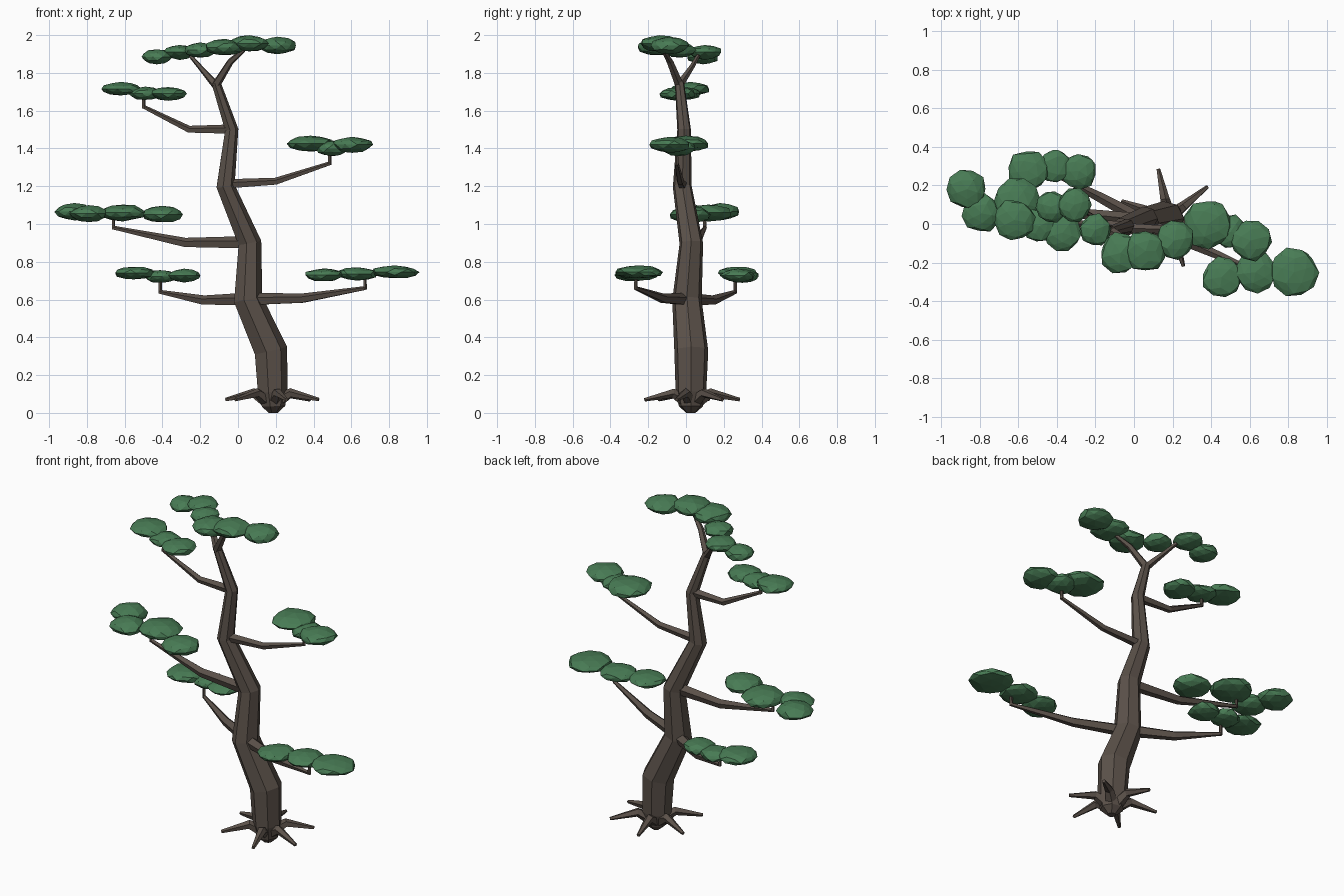
import bpy, bmesh, random
from math import sin, cos, pi, radians
from mathutils import Vector, Matrix

if "Cube" in bpy.data.objects:
    bpy.data.objects.remove(bpy.data.objects["Cube"])

random.seed(4)


def material(name, rgb):
    m = bpy.data.materials.new(name)
    m.diffuse_color = (*rgb, 1)
    m.use_nodes = True
    m.node_tree.nodes["Principled BSDF"].inputs["Base Color"].default_value = m.diffuse_color
    return m


bark = material("bark", (0.105, 0.083, 0.068))
leaf = material("leaf", (0.065, 0.2, 0.09))


def finish(bm, name, mat):
    bmesh.ops.recalc_face_normals(bm, faces=bm.faces)
    me = bpy.data.meshes.new(name)
    bm.to_mesh(me)
    bm.free()
    me.materials.append(mat)
    ob = bpy.data.objects.new(name, me)
    bpy.context.collection.objects.link(ob)
    return ob


def tube(name, path, sides):
    """Faceted limb through (x, y, z, radius) points."""
    bm = bmesh.new()
    pts = [Vector(p[:3]) for p in path]
    segs = [(b - a).normalized() for a, b in zip(pts, pts[1:])]
    rings, u = [], None
    for i, p in enumerate(pts):
        t = (segs[max(i - 1, 0)] + segs[min(i, len(segs) - 1)]).normalized()
        if u is None:
            u = Vector((1, 0, 0)) if abs(t.x) < 0.7 else Vector((0, 0, 1))
        u = (u - t * u.dot(t)).normalized()
        v = t.cross(u)
        r = path[i][3]
        rings.append([bm.verts.new(p + r * (cos(a) * u + sin(a) * v))
                      for a in (2 * pi * k / sides for k in range(sides))])
    for a, b in zip(rings, rings[1:]):
        for k in range(sides):
            n = (k + 1) % sides
            bm.faces.new((a[k], a[n], b[n], b[k]))
    bm.faces.new(rings[0])
    bm.faces.new(rings[-1])
    return finish(bm, name, bark)


def pad(name, blobs, height):
    """Foliage pad of flattened, slightly irregular low-poly balls."""
    bm = bmesh.new()
    for x, y, z, r in blobs:
        mat = (Matrix.Translation((x, y, z)) @ Matrix.Diagonal((r, r, height, 1))
               @ Matrix.Rotation(random.uniform(0, pi), 4, 'Z'))
        ball = bmesh.ops.create_icosphere(bm, subdivisions=2, radius=1)
        for v in ball["verts"]:
            v.co = mat @ (v.co * random.uniform(0.9, 1.05))
    return finish(bm, name, leaf)


# trunk with pointed foot
tube("trunk", [(.185, .026, 0, .025), (.185, .026, .035, .065), (.18, .026, .11, .083),
               (.17, .028, .33, .092), (.05, .005, .60, .08), (.06, .028, .90, .064),
               (-.068, -.02, 1.20, .051), (-.035, -.01, 1.50, .037),
               (-.118, -.035, 1.75, .025)], 7)

# roots
for i, deg in enumerate((39, 102, 160, 222, 287, 342)):
    c, s = cos(radians(deg)), sin(radians(deg))
    tube(f"root_{i + 1}", [(.18 + c * d, .03 + s * d, z, r) for d, z, r in
                           ((.01, .05, .04), (.105, .105, .026), (.26, .07, .010))], 5)

# branches: base, elbow, tip, then a short upright stem
branches = {
    "lower_left": ((.04, .02, .60), (-.18, .14, .595), (-.412, .26, .64), .72),
    "lower_right": ((.06, 0, .60), (.34, -.12, .605), (.672, -.265, .66), .73),
    "middle_left": ((.05, .02, .90), (-.28, .055, .90), (-.66, .10, .98), 1.04),
    "upper_right": ((-.06, -.02, 1.21), (.20, -.03, 1.225), (.485, -.05, 1.32), 1.39),
    "upper_left": ((-.04, -.01, 1.50), (-.26, 0, 1.50), (-.50, -.01, 1.62), 1.69),
}
for name, (a, b, c, top) in branches.items():
    k = 1 if a[2] < 1 else .75
    tube(name + "_branch", [(*a, .036 * k), (*b, .027 * k), (*c, .011)], 5)
    tube(name + "_stem", [(c[0], c[1], c[2] - .008, .010), (c[0], c[1], top, .009)], 5)

# top fork
tube("fork_right", [(-.118, -.035, 1.735, .024), (-.04, -.085, 1.86, .018), (.03, -.12, 1.92, .011)], 5)
tube("fork_left", [(-.118, -.035, 1.735, .022), (-.20, .03, 1.83, .014), (-.26, .07, 1.90, .010)], 5)

# foliage pads
pads = {
    "lower_left": (.036, [(-.55, .275, .74, .11), (-.41, .30, .722, .09), (-.285, .275, .727, .095)]),
    "lower_right": (.035, [(.455, -.275, .73, .105), (.63, -.25, .735, .11), (.83, -.25, .745, .13)]),
    "middle_left": (.045, [(-.865, .18, 1.065, .105), (-.79, .055, 1.055, .10),
                           (-.61, .12, 1.06, .125), (-.40, .02, 1.05, .11)]),
    "upper_right": (.042, [(.385, 0, 1.425, .13), (.50, -.04, 1.40, .09), (.605, -.085, 1.42, .11)]),
    "upper_left": (.036, [(-.62, .02, 1.715, .11), (-.49, -.01, 1.69, .09), (-.37, -.045, 1.69, .10)]),
    "top_left": (.04, [(-.43, .09, 1.885, .085), (-.31, .10, 1.91, .09), (-.20, -.03, 1.92, .085)]),
    "top_right": (.045, [(-.07, -.15, 1.935, .11), (.06, -.14, 1.955, .11), (.21, -.085, 1.945, .105)]),
}
for name, (height, blobs) in pads.items():
    pad(name + "_foliage", blobs, height)
